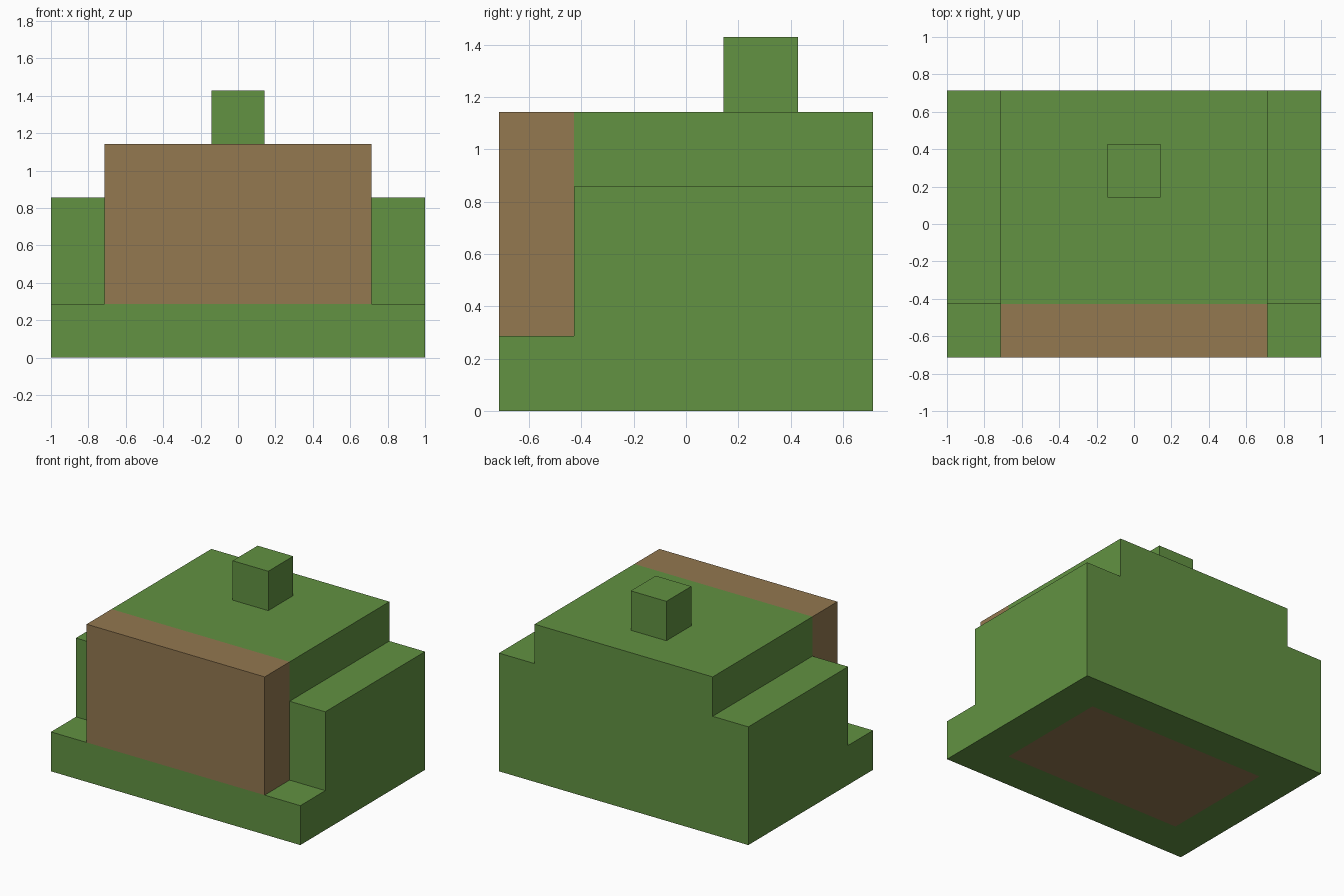
import bpy
import bmesh

U = 2 / 7  # block size: the model is 7 x 5 x 5 blocks

default = bpy.data.objects.get("Cube")
if default:
    bpy.data.objects.remove(default, do_unlink=True)


def make_material(name, rgb):
    mat = bpy.data.materials.new(name)
    mat.use_nodes = True
    mat.diffuse_color = (*rgb, 1)
    mat.node_tree.nodes["Principled BSDF"].inputs["Base Color"].default_value = (*rgb, 1)
    return mat


green = make_material("leaf green", (0.122, 0.287, 0.054))
brown = make_material("earth brown", (0.292, 0.188, 0.08))


def add_object(name, bm, *mats):
    bmesh.ops.recalc_face_normals(bm, faces=bm.faces)
    mesh = bpy.data.meshes.new(name)
    bm.to_mesh(mesh)
    bm.free()
    for mat in mats:
        mesh.materials.append(mat)
    obj = bpy.data.objects.new(name, mesh)
    bpy.context.collection.objects.link(obj)


def prism(profile, y0, y1):
    """Extrude an x-z profile from y0 to y1, all in blocks."""
    bm = bmesh.new()
    face = bm.faces.new([bm.verts.new((x * U, y0 * U, z * U)) for x, z in profile])
    moved = bmesh.ops.extrude_face_region(bm, geom=[face], use_keep_orig=True)["geom"]
    verts = [v for v in moved if isinstance(v, bmesh.types.BMVert)]
    bmesh.ops.translate(bm, verts=verts, vec=(0, (y1 - y0) * U, 0))
    return bm


def box(half_width, z0, z1, y0, y1):
    return prism([(-half_width, z0), (half_width, z0),
                  (half_width, z1), (-half_width, z1)], y0, y1)


# Base slab, with the brown floor inset one block into its underside
base = box(3.5, 0, 1, -2.5, 2.5)
bmesh.ops.recalc_face_normals(base, faces=base.faces)
underside = [f for f in base.faces if f.normal.z < -0.9]
bmesh.ops.inset_region(base, faces=underside, thickness=U, use_even_offset=True)
for f in underside:
    f.material_index = 1
add_object("base_slab", base, green, brown)

# Stepped body: lower shoulders on both sides of the raised middle
half = [(3.5, 1), (3.5, 3), (2.5, 3), (2.5, 4)]
add_object("stepped_body", prism(half + [(-x, z) for x, z in reversed(half)], -1.5, 2.5), green)

# Brown front wall and the small block on the roof
add_object("front_wall", box(2.5, 1, 4, -2.5, -1.5), brown)
add_object("roof_block", box(0.5, 4, 5, 0.5, 1.5), green)
